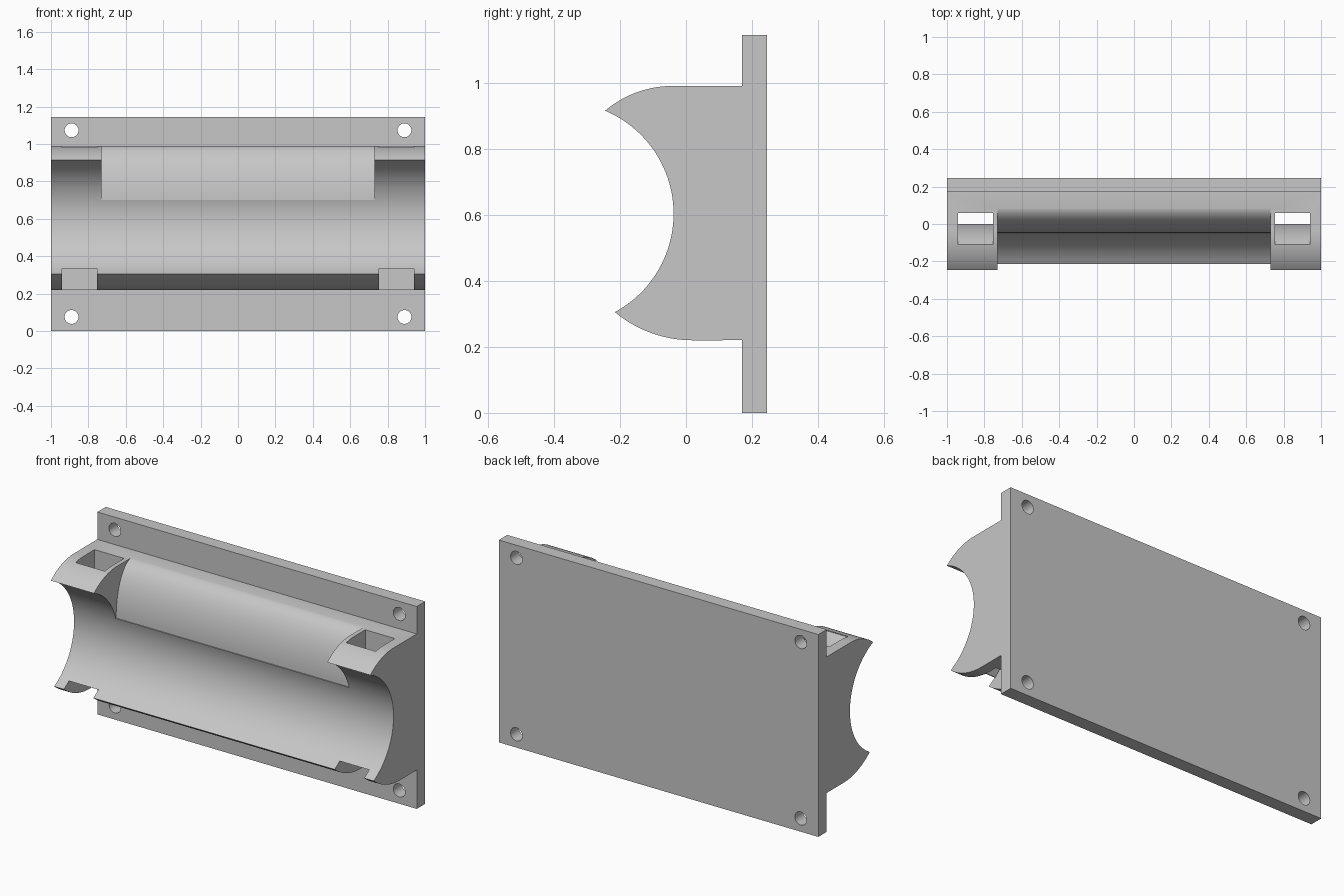
import bpy
from math import sin, cos, atan2, pi, sqrt

cube = bpy.data.objects.get("Cube")
if cube:
    bpy.data.objects.remove(cube)

grey = bpy.data.materials.new("light grey")
grey.use_nodes = True
colour = (0.57, 0.57, 0.57, 1)
grey.diffuse_color = colour
grey.node_tree.nodes["Principled BSDF"].inputs["Base Color"].default_value = colour


def arc(centre, start, end, steps=32):
    """Circular arc in the (y, z) plane, taking the shorter way round."""
    cy, cz = centre
    r = sqrt((start[0] - cy) ** 2 + (start[1] - cz) ** 2)
    a = atan2(start[1] - cz, start[0] - cy)
    b = atan2(end[1] - cz, end[0] - cy)
    turn = (b - a + pi) % (2 * pi) - pi
    angles = [a + turn * i / steps for i in range(steps + 1)]
    return [(cy + r * cos(t), cz + r * sin(t)) for t in angles]


def extrude(name, profile, x0, x1):
    """Prism along x from a (y, z) profile."""
    n = len(profile)
    verts = [(x, y, z) for x in (x0, x1) for y, z in profile]
    faces = [tuple(range(n))[::-1], tuple(range(n, 2 * n))]
    faces += [(i, (i + 1) % n, n + (i + 1) % n, n + i) for i in range(n)]
    mesh = bpy.data.meshes.new(name)
    mesh.from_pydata(verts, [], faces)
    obj = bpy.data.objects.new(name, mesh)
    bpy.context.collection.objects.link(obj)
    mesh.materials.append(grey)
    # consistent outward normals
    import bmesh
    bm = bmesh.new()
    bm.from_mesh(mesh)
    bmesh.ops.recalc_face_normals(bm, faces=bm.faces)
    bm.to_mesh(mesh)
    bm.free()
    return obj


def cut(target, cutter):
    """Subtract the cutter, then discard it."""
    cutter.hide_render = True
    bpy.ops.object.select_all(action='DESELECT')
    bpy.context.view_layer.objects.active = target
    target.select_set(True)
    mod = target.modifiers.new("cut", 'BOOLEAN')
    mod.operation = 'DIFFERENCE'
    mod.solver = 'EXACT'
    mod.object = cutter
    bpy.ops.object.modifier_apply(modifier=mod.name)
    bpy.data.objects.remove(cutter)


# Back plate with four screw holes
plate = extrude("back_plate", [(0.17, 0), (0.245, 0), (0.245, 1.145), (0.17, 1.145)], -1, 1)
for x in (-0.89, 0.89):
    for z in (0.075, 1.073):
        bpy.ops.mesh.primitive_cylinder_add(vertices=40, radius=0.037, depth=0.4,
                                            location=(x, 0.2, z), rotation=(pi / 2, 0, 0))
        hole = bpy.context.object
        hole.data.materials.append(grey)
        cut(plate, hole)

# Cradle block: rounded top lip, concave bore, rounded lower lip
top_tip, low_tip = (-0.245, 0.915), (-0.215, 0.305)
profile = [(0.17, 0.22), (0.17, 0.99)]
profile += arc((-0.04, 0.672), (-0.04, 0.99), top_tip, 20)
profile += arc((-0.376, 0.603), top_tip, low_tip, 48)[1:-1]
profile += arc((0.02, 0.587), low_tip, (0.02, 0.22), 20)
cradle = extrude("cradle", profile, -1, 1)

# Central relief: upper lip removed between the two ears, rounded edge left
rounded = [(0.095 - 0.142 * cos(t), 0.7 + 0.291 * sin(t))
           for t in [pi / 2 * i / 24 for i in range(25)]]
relief = extrude("relief_cutter",
                 rounded + [(0.095, 1.2), (-0.5, 1.2), (-0.5, 0.7)], -0.73, 0.73)
cut(cradle, relief)

# Strap slots: flat back wall, curved inner wall, open through the lower lip
slot = [(-0.11, 1.2), (0.06, 1.2), (0.06, 0.1), (-0.5, 0.1), (-0.5, 0.335)]
slot += arc((-0.45, 0.683), (-0.165, 0.335), (-0.11, 0.978))
for x0, x1 in ((-0.94, -0.755), (0.755, 0.94)):
    cut(cradle, extrude("slot_cutter", slot, x0, x1))

# Smooth curved surfaces, keep edges sharp
for obj in (plate, cradle):
    bpy.ops.object.select_all(action='DESELECT')
    bpy.context.view_layer.objects.active = obj
    obj.select_set(True)
    bpy.ops.object.shade_smooth_by_angle(angle=pi / 6)
